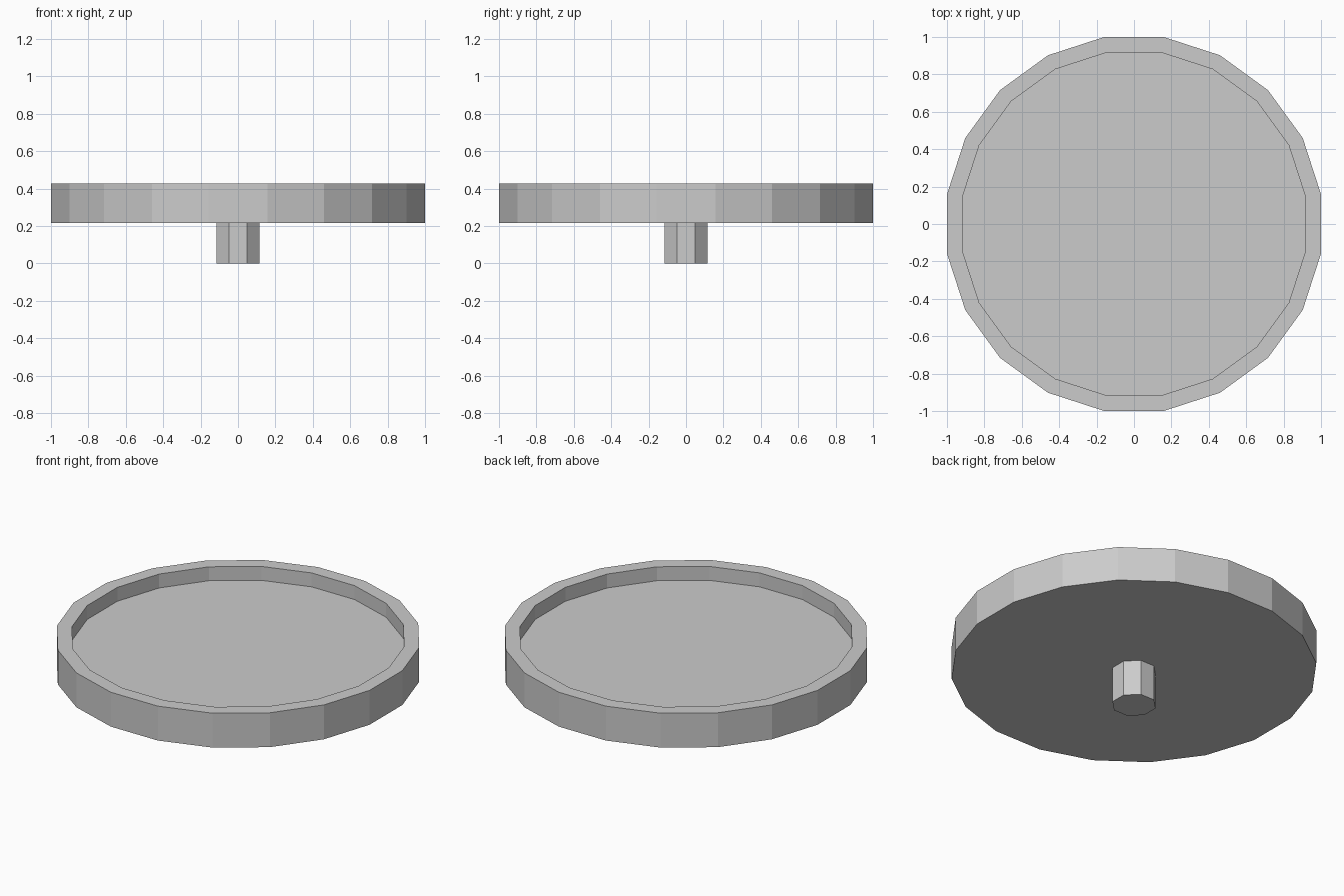
import bpy, bmesh
from math import pi, cos, sin

if "Cube" in bpy.data.objects:
    bpy.data.objects.remove(bpy.data.objects["Cube"])


def prism_stack(name, sides, rings):
    """Closed solid from (apothem, z) rings; flat sides face the axes."""
    bm = bmesh.new()
    loops = []
    for apothem, z in rings:
        r = apothem / cos(pi / sides)
        angles = [(2 * i + 1) * pi / sides for i in range(sides)]
        loops.append([bm.verts.new((r * cos(a), r * sin(a), z)) for a in angles])
    for lo, hi in zip(loops, loops[1:]):
        for i in range(sides):
            j = (i + 1) % sides
            bm.faces.new((lo[i], lo[j], hi[j], hi[i]))
    bm.faces.new(loops[0][::-1])
    bm.faces.new(loops[-1])
    bmesh.ops.recalc_face_normals(bm, faces=bm.faces)
    mesh = bpy.data.meshes.new(name)
    bm.to_mesh(mesh)
    bm.free()
    obj = bpy.data.objects.new(name, mesh)
    bpy.context.collection.objects.link(obj)
    return obj


# Round tray with raised rim and recessed floor
prism_stack("tray", 20, [(1.0, 0.217), (1.0, 0.427), (0.917, 0.427), (0.917, 0.342)])

# Short octagonal stem beneath the tray
prism_stack("stem", 8, [(0.115, 0.0), (0.115, 0.217)])
